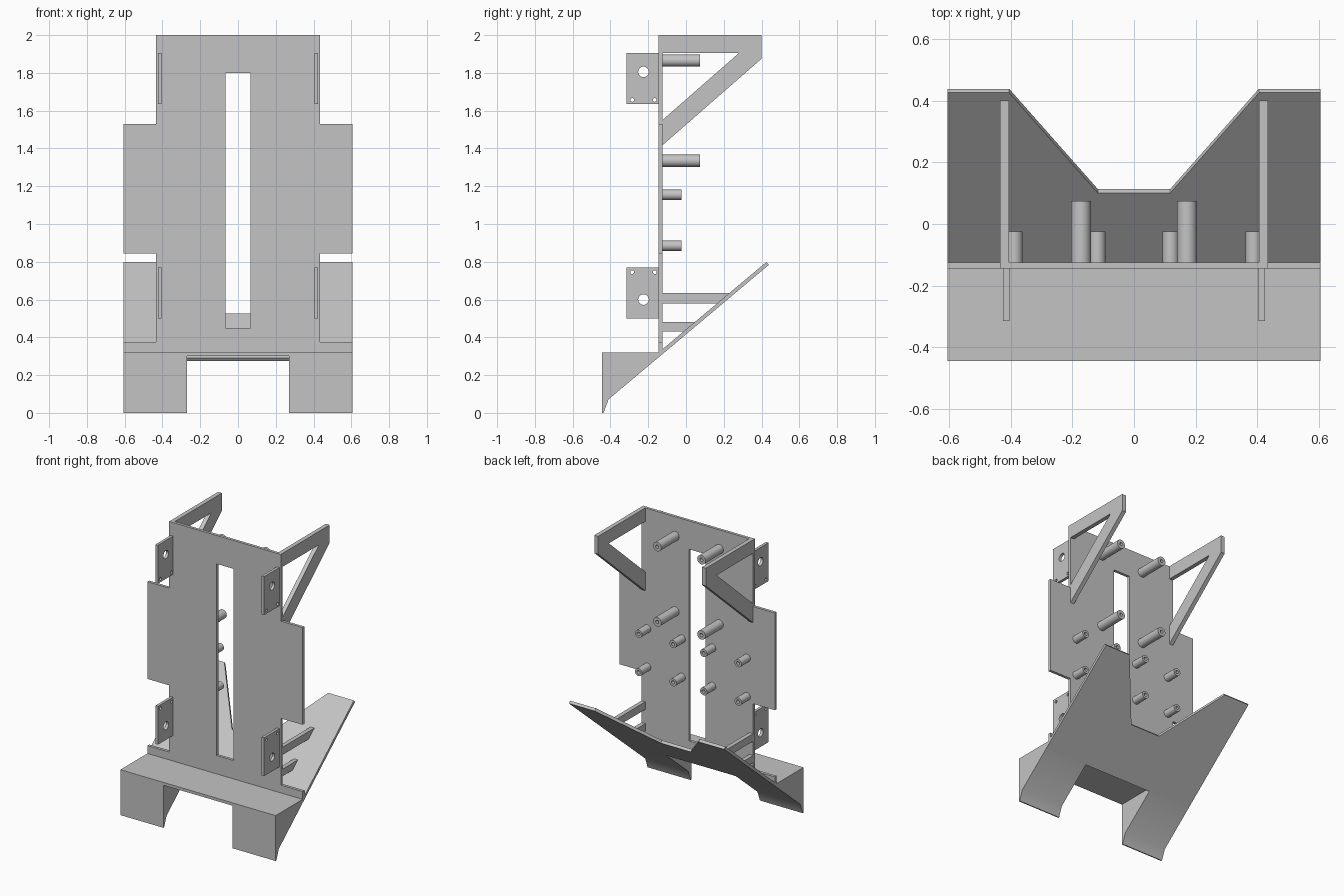
import bpy
from math import cos, sin, pi, radians
from mathutils import Matrix, Vector

cube = bpy.data.objects.get("Cube")
if cube:
    bpy.data.objects.remove(cube, do_unlink=True)

grey = bpy.data.materials.new("light_grey")
grey.use_nodes = True
colour = (0.55, 0.55, 0.55, 1)
grey.diffuse_color = colour
grey.node_tree.nodes["Principled BSDF"].inputs["Base Color"].default_value = colour


def frame(u, v, origin=(0, 0, 0)):
    """Matrix placing a flat profile with axes u and v at an origin."""
    u, v = Vector(u), Vector(v)
    m = Matrix((u, v, u.cross(v))).transposed().to_4x4()
    m.translation = origin
    return m


def circle(cx, cy, r, n=32):
    return [(cx + r * cos(2 * pi * i / n), cy + r * sin(2 * pi * i / n)) for i in range(n)]


def rect(a0, b0, a1, b1):
    return [(a0, b0), (a1, b0), (a1, b1), (a0, b1)]


def mirrored(half):
    """Close a right-hand outline by its mirror image."""
    return half + [(-x, y) for x, y in reversed(half)]


def sheet(name, loops, thickness, matrix):
    """Extrude an outline, with optional holes, into a mesh part."""
    curve = bpy.data.curves.new(name, 'CURVE')
    curve.dimensions = '2D'
    curve.fill_mode = 'BOTH'
    curve.extrude = thickness / 2
    for loop in loops:
        spline = curve.splines.new('POLY')
        spline.points.add(len(loop) - 1)
        for point, (a, b) in zip(spline.points, loop):
            point.co = (a, b, 0, 1)
        spline.use_cyclic_u = True
    temp = bpy.data.objects.new(name + "_curve", curve)
    bpy.context.collection.objects.link(temp)
    bpy.context.view_layer.update()
    graph = bpy.context.evaluated_depsgraph_get()
    mesh = bpy.data.meshes.new_from_object(temp.evaluated_get(graph))
    bpy.data.objects.remove(temp, do_unlink=True)
    mesh.transform(matrix)
    mesh.materials.clear()
    mesh.materials.append(grey)
    obj = bpy.data.objects.new(name, mesh)
    bpy.context.collection.objects.link(obj)
    bpy.ops.object.select_all(action='DESELECT')
    obj.select_set(True)
    bpy.context.view_layer.objects.active = obj
    bpy.ops.object.shade_smooth_by_angle(angle=radians(30))
    return obj


def side_frame(x):
    return frame((0, 1, 0), (0, 0, 1), (x, 0, 0))


def front_frame(y):
    return frame((1, 0, 0), (0, 0, 1), (0, y, 0))


# Upright back plate with a long central slot
outline = mirrored([(0.605, 0.315), (0.605, 0.375), (0.435, 0.375), (0.435, 0.845),
                    (0.605, 0.845), (0.605, 1.53), (0.435, 1.53), (0.435, 2.0)])
sheet("back_plate", [outline, rect(-0.065, 0.45, 0.065, 1.8)], 0.02, front_frame(-0.135))

# Tilted plate with a notch in its upper edge
tilt, thick = radians(40), 0.02
outline = mirrored([(0.605, -0.045), (0.605, 0.745), (0.405, 0.745), (0.117, 0.32)])
slope = frame((1, 0, 0), (0, cos(tilt), sin(tilt)), (0, -0.145, 0.32))
sheet("tilted_plate", [outline], thick, slope @ Matrix.Translation((0, 0, -thick / 2)))

# Thin shelf joining the two feet
sheet("foot_shelf", [[(-0.445, 0.3), (-0.165, 0.3), (-0.145, 0.32), (-0.445, 0.32)]],
      0.54, side_frame(0))

foot = [(-0.445, 0), (-0.437, 0), (-0.41, 0.072), (-0.132, 0.305), (-0.145, 0.32), (-0.445, 0.32)]
bracket = [(-0.13, 1.412), (0.4, 1.875), (0.4, 2.0), (-0.13, 2.0)]
bracket_hole = [(-0.125, 1.55), (0.28, 1.905), (-0.125, 1.905)]
lower_strut = [(-0.13, 0.43), (-0.012, 0.43), (0.047, 0.48), (-0.13, 0.48)]
upper_strut = [(-0.13, 0.58), (0.166, 0.58), (0.23, 0.634), (-0.13, 0.634)]

for side, s in (("left", 1), ("right", -1)):
    sheet(side + "_foot", [foot], 0.335, side_frame(s * 0.4375))

    # Triangular bracket and short struts behind the plate
    sheet(side + "_bracket", [bracket[:1] + bracket[1:3] + bracket[3:], bracket_hole],
          0.03, side_frame(s * 0.42))
    sheet(side + "_lower_strut", [lower_strut], 0.03, side_frame(s * 0.42))
    sheet(side + "_upper_strut", [upper_strut], 0.03, side_frame(s * 0.42))

    # Drilled tabs in front of the plate
    for level, z0, big, small in (("upper", 1.635, 1.805, 1.657), ("lower", 0.5, 0.6, 0.745)):
        loops = [rect(-0.315, z0, -0.14, z0 + 0.27), circle(-0.225, big, 0.028),
                 circle(-0.285, small, 0.01, 16), circle(-0.165, small, 0.01, 16)]
        sheet(f"{side}_{level}_tab", loops, 0.02, side_frame(s * 0.414))

    # Hollow standoffs behind the plate
    posts = [("long", 0.172, z, 0.032, 0.2) for z in (1.865, 1.335)]
    posts += [("short", x, z, 0.027, 0.1) for x in (0.119, 0.388) for z in (1.155, 0.885)]
    for kind, x, z, r, length in posts:
        sheet(f"{side}_{kind}_standoff", [circle(s * x, z, r), circle(s * x, z, 0.012, 16)],
              length, front_frame(-0.125 + length / 2))
